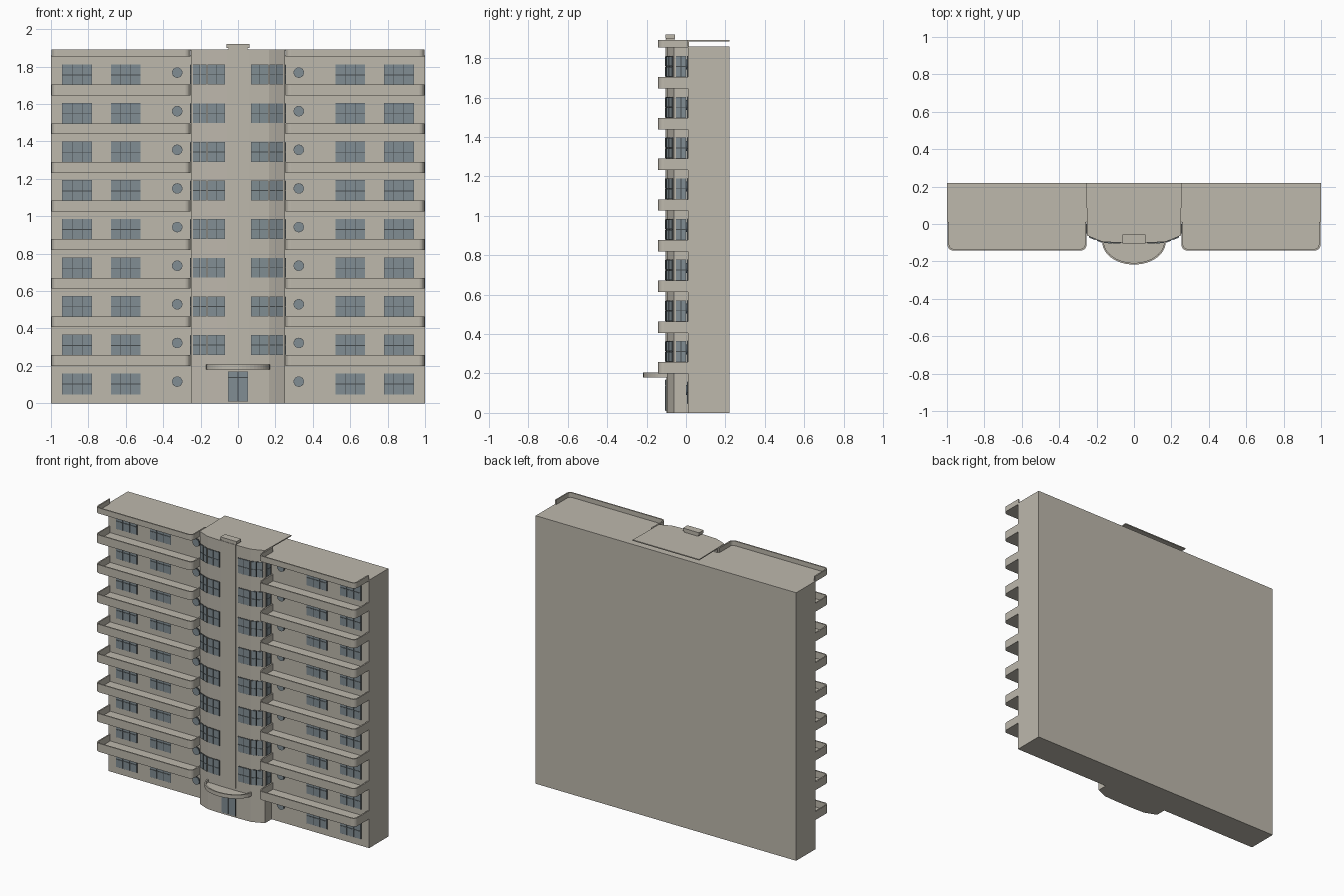
import bpy, bmesh, math
from mathutils import Matrix, Vector

if "Cube" in bpy.data.objects:
    bpy.data.objects.remove(bpy.data.objects["Cube"])


def material(name, rgb):
    m = bpy.data.materials.new(name)
    m.use_nodes = True
    m.diffuse_color = (*rgb, 1)
    bsdf = next(n for n in m.node_tree.nodes if n.type == "BSDF_PRINCIPLED")
    bsdf.inputs["Base Color"].default_value = (*rgb, 1)
    return m


WALL = material("warm grey wall", (0.51, 0.48, 0.415))
GLASS = material("blue grey glass", (0.22, 0.27, 0.295))
FRAME = material("dark window frame", (0.06, 0.07, 0.075))

WALL_Y, BACK_Y, ROOF_Z = 0.01, 0.22, 1.86
FLOORS, STEP = 9, 0.2065


def finish(bm, name, mats):
    bmesh.ops.recalc_face_normals(bm, faces=bm.faces)
    mesh = bpy.data.meshes.new(name)
    bm.to_mesh(mesh)
    bm.free()
    for m in mats:
        mesh.materials.append(m)
    obj = bpy.data.objects.new(name, mesh)
    bpy.context.collection.objects.link(obj)
    return obj


def prism(bm, points, z0, z1):
    face = bm.faces.new([bm.verts.new((x, y, z0)) for x, y in points])
    out = bmesh.ops.extrude_face_region(bm, geom=[face])
    top = [v for v in out["geom"] if isinstance(v, bmesh.types.BMVert)]
    bmesh.ops.translate(bm, verts=top, vec=(0, 0, z1 - z0))


def box(bm, lo, hi):
    prism(bm, [(lo[0], lo[1]), (hi[0], lo[1]), (hi[0], hi[1]), (lo[0], hi[1])], lo[2], hi[2])


def tray(bm, outer, inner, z0, floor_z, rim_z):
    # Floor slab with a thin raised rim around its open path
    prism(bm, outer, z0, floor_z)
    prism(bm, outer + inner[::-1], floor_z, rim_z)


def plate(bm, matrix, u0, u1, z0, z1, depth, index):
    # Thin plate in wall coordinates: u along the wall, depth outwards
    size = Matrix.Diagonal((u1 - u0, depth, z1 - z0, 1))
    place = Matrix.Translation(((u0 + u1) / 2, -depth / 2, (z0 + z1) / 2))
    made = bmesh.ops.create_cube(bm, size=1, matrix=matrix @ place @ size)
    for f in {f for v in made["verts"] for f in v.link_faces}:
        f.material_index = index


def window(bm, start, end, z0, z1, cols, split=0.5):
    # Dark frame plate with raised glass panes; runs left to right seen from outside
    a, b = Vector((*start, 0)), Vector((*end, 0))
    width = (b - a).length
    matrix = Matrix.Translation(a) @ Matrix.Rotation(math.atan2(b.y - a.y, b.x - a.x), 4, "Z")
    plate(bm, matrix, 0, width, z0, z1, 0.003, 0)
    gap, mid = 0.002, z0 + (z1 - z0) * split
    for i in range(cols):
        u0, u1 = width * i / cols + gap, width * (i + 1) / cols - gap
        for low, high in ((z0, mid), (mid, z1)):
            plate(bm, matrix, u0, u1, low + gap, high - gap, 0.006, 1)


def both_sides(bm, start, end, z0, z1, cols):
    window(bm, start, end, z0, z1, cols)
    window(bm, (-end[0], end[1]), (-start[0], start[1]), z0, z1, cols)


# Main slab block
bm = bmesh.new()
box(bm, (-1, WALL_Y, 0), (1, BACK_Y, ROOF_Z))
finish(bm, "main_block", [WALL])

# Central bay with angled corners
half = [(0.25, -0.062), (0.2, -0.083), (0.165, -0.096), (0.06, -0.1)]
bay_front = half + [(-x, y) for x, y in half[::-1]]
bm = bmesh.new()
prism(bm, [(0.25, WALL_Y + 0.005)] + bay_front + [(-0.25, WALL_Y + 0.005)], 0, 1.885)
finish(bm, "central_bay", [WALL])

# Thin roof slab running back over the block
bm = bmesh.new()
prism(bm, [(0.255, BACK_Y)] + bay_front + [(-0.255, BACK_Y)], 1.885, 1.892)
finish(bm, "bay_roof_slab", [WALL])

# Flat pilaster and its cap
bm = bmesh.new()
box(bm, (-0.055, -0.105, 0.205), (0.055, -0.09, 1.895))
box(bm, (-0.052, -0.102, 1.89), (0.052, -0.058, 1.9))
box(bm, (-0.062, -0.105, 1.9), (0.062, -0.055, 1.92))
finish(bm, "front_pilaster", [WALL])


# Balconies: rounded trays on both wings
def balcony_path(inset):
    x0, x1, y, r = 0.254 + inset, 0.997 - inset, -0.142 + inset, 0.03 - inset
    path = [(x0, WALL_Y)]
    for cx, turn in ((x0 + r, math.pi), (x1 - r, 1.5 * math.pi)):
        for k in range(6):
            t = turn + k * math.pi / 10
            path.append((cx + r * math.cos(t), y + r + r * math.sin(t)))
    return path + [(x1, WALL_Y)]


for side, label in ((1, "left"), (-1, "right")):
    outer, inner = ([(side * x, y) for x, y in balcony_path(i)] for i in (0, 0.009))
    bm = bmesh.new()
    for i in range(FLOORS):
        z = 0.2 + i * STEP
        if i < FLOORS - 1:
            tray(bm, outer, inner, z, z + 0.012, z + 0.058)
        else:
            tray(bm, outer, inner, 1.853, ROOF_Z, 1.892)
    finish(bm, label + "_balconies", [WALL])


# Entrance canopy: half-oval tray
def oval(rx, ry):
    arc = [math.pi + math.pi * k / 24 for k in range(25)]
    return [(rx * math.cos(t), -0.095 + ry * math.sin(t)) for t in arc]


bm = bmesh.new()
tray(bm, oval(0.17, 0.122), oval(0.161, 0.113), 0.18, 0.188, 0.206)
finish(bm, "entrance_canopy", [WALL])

# Wing windows
bm = bmesh.new()
for i in range(FLOORS):
    z = 0.046 + i * STEP
    for x in (0.52, 0.78):
        both_sides(bm, (x, WALL_Y), (x + 0.16, WALL_Y), z, z + 0.114, 3)
finish(bm, "wing_windows", [FRAME, GLASS])

# Round windows beside the bay
bm = bmesh.new()
for i in range(FLOORS):
    for x in (-0.325, 0.325):
        for radius, depth, index in ((0.028, 0.006, 0), (0.025, 0.009, 1)):
            place = Matrix.Translation((x, WALL_Y - depth / 2, 0.116 + i * STEP))
            made = bmesh.ops.create_cone(
                bm, cap_ends=True, segments=24, radius1=radius, radius2=radius,
                depth=depth, matrix=place @ Matrix.Rotation(math.pi / 2, 4, "X"))
            for f in {f for v in made["verts"] for f in v.link_faces}:
                f.material_index = index
finish(bm, "round_windows", [FRAME, GLASS])

# Bay windows wrapping front, corner and side
bm = bmesh.new()
for i in range(1, FLOORS):
    z = 0.052 + i * STEP
    both_sides(bm, (0.07, -0.0995), (0.162, -0.096), z, z + 0.106, 2)
    both_sides(bm, (0.168, -0.095), (0.199, -0.0835), z, z + 0.106, 1)
    both_sides(bm, (0.202, -0.082), (0.24, -0.066), z, z + 0.106, 1)
    both_sides(bm, (0.25, -0.052), (0.25, 0.0), z, z + 0.106, 2)
finish(bm, "bay_windows", [FRAME, GLASS])

# Glazed entrance door
bm = bmesh.new()
window(bm, (-0.053, -0.1), (0.053, -0.1), 0.01, 0.17, 2, 0.8)
finish(bm, "entrance_door", [FRAME, GLASS])
